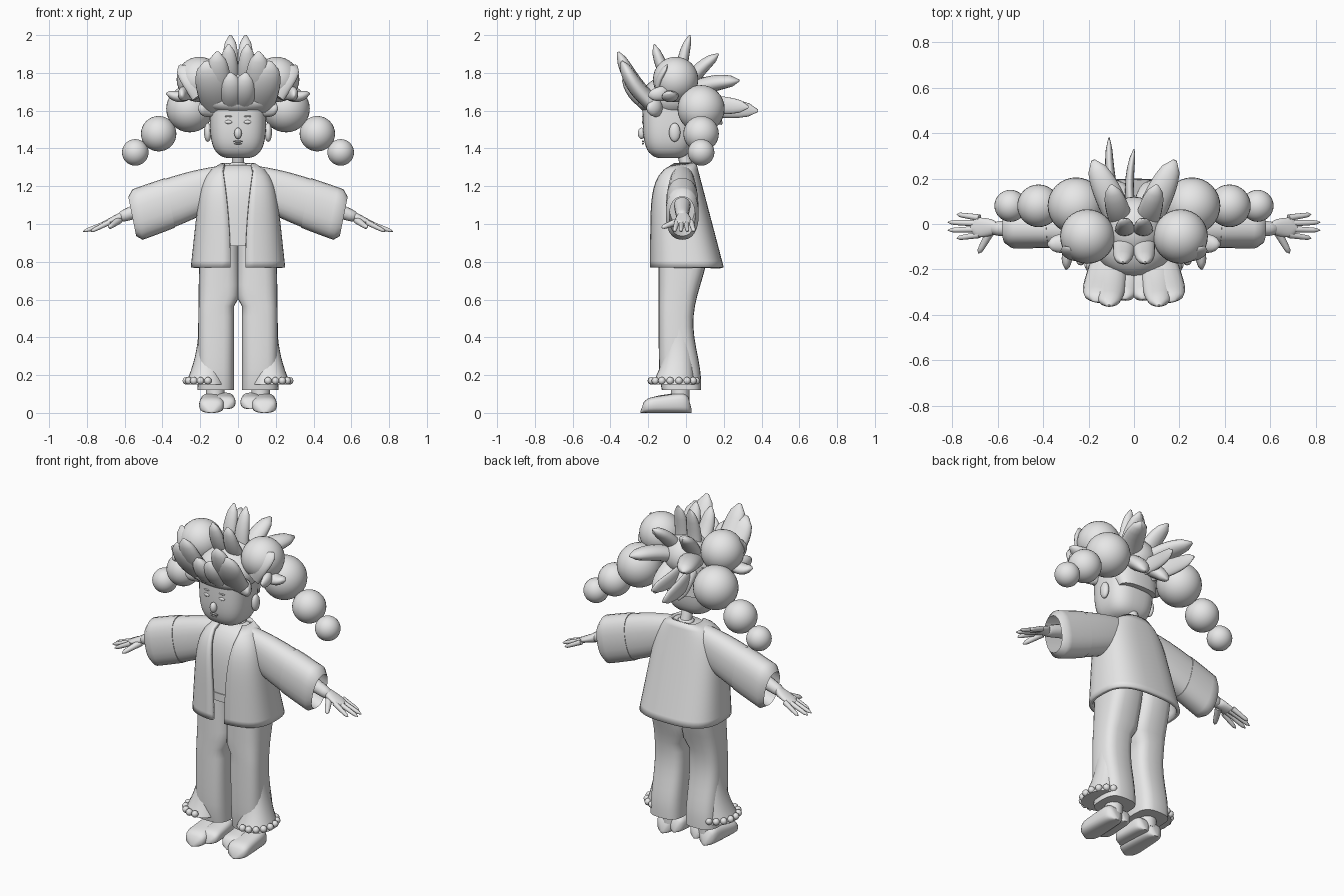
import bpy, bmesh, math
from mathutils import Vector, Matrix

default_cube = bpy.data.objects.get("Cube")
if default_cube:
    bpy.data.objects.remove(default_cube, do_unlink=True)

grey = bpy.data.materials.new("plain_grey")
grey.use_nodes = True
grey.diffuse_color = (0.8, 0.8, 0.8, 1)
grey.node_tree.nodes["Principled BSDF"].inputs["Base Color"].default_value = grey.diffuse_color


def finish(name, bm, mirror, angle):
    """Turn a bmesh into a smooth shaded object, mirrored left to right on request."""
    bmesh.ops.recalc_face_normals(bm, faces=bm.faces)
    mesh = bpy.data.meshes.new(name)
    bm.to_mesh(mesh)
    bm.free()
    mesh.materials.append(grey)
    part = bpy.data.objects.new(name, mesh)
    bpy.context.collection.objects.link(part)
    bpy.ops.object.select_all(action="DESELECT")
    part.select_set(True)
    bpy.context.view_layer.objects.active = part
    bpy.ops.object.shade_smooth_by_angle(angle=math.radians(angle))
    if mirror:
        part.modifiers.new("mirror", "MIRROR").use_mirror_merge = False
    return part


def signed_power(value, power):
    return math.copysign(abs(value) ** power, value)


def dome(t, power):
    """Falls from one to nearly zero as t reaches one, staying full for longer at high powers."""
    return math.sqrt(max(1 - abs(t) ** power, 0.02))


def bridge(bm, rings, closed):
    for lower, upper in zip(rings, rings[1:]):
        count = len(lower)
        for i in range(count if closed else count - 1):
            j = (i + 1) % count
            bm.faces.new((lower[i], lower[j], upper[j], upper[i]))


def loft(name, section, steps=8, power=1, sides=24, mirror=False, angle=50):
    """Skin the rings section(t) = centre, half axis, half axis, for t from zero to one."""
    bm = bmesh.new()
    rings = []
    for step in range(steps + 1):
        centre, across, along = map(Vector, section(step / steps))
        ring = []
        for side in range(sides):
            turn = math.tau * side / sides
            ring.append(bm.verts.new(centre + across * signed_power(math.sin(turn), power)
                                     + along * signed_power(math.cos(turn), power)))
        rings.append(ring)
    bridge(bm, rings, closed=True)
    bm.faces.new(rings[0])
    bm.faces.new(rings[-1])
    return finish(name, bm, mirror, angle)


def level(z, left, right, front, back):
    """Horizontal section between two x and two y limits."""
    return (((left + right) / 2, (front + back) / 2, z),
            ((right - left) / 2, 0, 0), (0, (back - front) / 2, 0))


def tube(name, start, end, thick, thin, mirror=False):
    start, end = Vector(start), Vector(end)
    across = (end - start).orthogonal().normalized()
    along = across.cross(end - start).normalized()

    def section(t):
        radius = (thick + (thin - thick) * t) * dome(t, 12)
        return start.lerp(end, t), across * radius, along * radius
    loft(name, section, sides=12, mirror=mirror)


def ball(name, centre, size, mirror=False, segments=32):
    bm = bmesh.new()
    bmesh.ops.create_uvsphere(bm, u_segments=segments, v_segments=segments // 2, radius=1,
                              matrix=Matrix.Translation(centre) @ Matrix.Diagonal((*size, 1)))
    finish(name, bm, mirror, angle=180)


# Shoes: a long outer sole and a shorter raised inner toe
def shoe(name, x, width, toe, heel, bottom, height):
    def section(t):
        round_end = dome(2 * t - 1, 6)
        half = height * round_end * (0.4 + 0.2 * t)
        return ((x, toe + (heel - toe) * t, bottom + half),
                (width * round_end * (1 - 0.2 * t), 0, 0), (0, 0, half))
    loft(name, section, steps=16, power=0.7, mirror=True, angle=60)


shoe("shoes", x=0.14, width=0.07, toe=-0.24, heel=0.03, bottom=0, height=0.095)
shoe("shoe_inner_toes", x=0.07, width=0.06, toe=-0.2, heel=0.02, bottom=0.02, height=0.08)
tube("ankles", (0.12, -0.03, 0.06), (0.12, -0.03, 0.3), 0.05, 0.05, mirror=True)


# Trousers swing in at the back of the knee, and join above the crotch
def trouser_leg(t):
    z = 0.12 + 0.78 * t
    back = 0.05 + 0.04 * t - 0.03 * math.cos(math.tau * (z - 0.5) / 0.75)
    inner = 0.02 if z < 0.6 else -0.01
    return level(z, inner, 0.215 - 0.01 * t, -0.125 - 0.02 * dome(1 - t, 8), back)


def trouser_flare(t):
    spread = t ** 2
    return level(0.45 - 0.3 * t, 0.12 - 0.05 * t, 0.21 + 0.07 * spread,
                 -0.1 - 0.08 * spread, 0.02 + 0.03 * t)


loft("trouser_legs", trouser_leg, steps=14, power=0.65, mirror=True)
loft("trouser_flares", trouser_flare, power=0.9, mirror=True)
for step in range(9):
    turn = math.pi * (step / 8 - 0.55)
    ball("hem_bead", (0.175 + 0.1 * math.cos(turn), -0.065 + 0.12 * math.sin(turn), 0.17),
         (0.02, 0.02, 0.02), mirror=True, segments=12)


# Shared torso shape, from hem to neck: height, half width, front, back
def torso(t, inset=0):
    shoulder = dome(t, 8)
    return (0.77 + 0.57 * t, (0.25 - 0.06 * t) * shoulder - inset,
            -0.19 * dome(t, 6) + inset, 0.2 - 0.15 * t - inset)


def shirt(t):
    z, half, front, back = torso(0.2 + 0.75 * t, inset=0.03)
    return level(z, -half, half, front, back)


def waistband(t):
    z, half, front, back = torso(0.2 + 0.08 * t, inset=0.024)
    return level(z, -half, half, front, back)


def open_jacket(steps=16, sides=40, power=0.72):
    bm = bmesh.new()
    rings = []
    for step in range(steps + 1):
        t = 0.97 * step / steps
        z, half, front, back = torso(t)
        gap = min(0.04 + 0.05 * t ** 2, 0.8 * half)
        first = math.asin((gap / half) ** (1 / power))
        ring = []
        for side in range(sides + 1):
            turn = first + (math.tau - 2 * first) * side / sides
            depth = signed_power(math.cos(turn), power)
            ring.append(bm.verts.new((half * signed_power(math.sin(turn), power),
                                      (front + back) / 2 - depth * (back - front) / 2, z)))
        rings.append(ring)
    bridge(bm, rings, closed=False)
    jacket = finish("jacket_body", bm, mirror=False, angle=50)
    jacket.modifiers.new("cloth", "SOLIDIFY").thickness = 0.02


loft("shirt", shirt, steps=12, power=0.75)
loft("waistband", waistband, steps=2, power=0.75)
open_jacket()

# Sleeves: upper part, then a lower part that turns back inside at the cuff
SHOULDER, CUFF = Vector((0.06, -0.02, 1.22)), Vector((0.56, -0.02, 1.04))


def sleeve(t, size=1):
    half = (0.13 - 0.04 * (1 - t) ** 3) * size
    return SHOULDER.lerp(CUFF, t), (0.2 * half, 0, half), (0, 0.65 * half, 0)


def lower_sleeve(t):
    if t < 0.7:
        return sleeve(0.6 + 0.4 * t / 0.7, size=1.03)
    return sleeve(1.7 - t, size=0.8)


loft("upper_sleeves", lambda t: sleeve(0.61 * t), power=0.85, mirror=True)
loft("lower_sleeves", lower_sleeve, steps=10, power=0.85, mirror=True)

# Arms and hands
tube("forearms", (0.45, -0.02, 1.1), (0.64, -0.02, 1.03), 0.045, 0.03, mirror=True)
loft("palms", lambda t: ((0.6 + 0.12 * t, -0.015, 1.045 - 0.045 * t),
                         (0, 0.045 * dome(1 - t, 2) ** 0.5 * dome(t, 8), 0), (0, 0, 0.03 - 0.02 * t)),
     mirror=True)
for place, finger in enumerate(("index", "middle", "ring", "little")):
    spread = place - 1.5
    tube(finger + "_fingers", (0.68, 0.025 * spread - 0.01, 1.01),
         (0.825 - 0.02 * spread ** 2, 0.035 * spread - 0.01, 0.96), 0.015, 0.01, mirror=True)
tube("thumbs", (0.63, -0.03, 1.02), (0.685, -0.13, 0.98), 0.02, 0.012, mirror=True)


# Neck and head with a rounded jaw
def head(t):
    size = (1 - (0.99 - 0.98 * t ** 2) ** 5) ** 0.3
    return (0, -0.09, 1.35 + 0.33 * t ** 2), (0.15 * size, 0, 0), (0, 0.14 * size, 0)


tube("neck", (0, 0.02, 1.25), (0, -0.04, 1.45), 0.035, 0.03)
tube("collar", (0, 0, 1.28), (0, 0, 1.33), 0.05, 0.045)
loft("head", head, steps=14, power=0.7, sides=40)
ball("ears", (0.16, -0.06, 1.485), (0.02, 0.03, 0.05), mirror=True)
ball("nose", (0, -0.235, 1.48), (0.02, 0.02, 0.03))
ball("eyes", (0.05, -0.226, 1.54), (0.02, 0.007, 0.01), mirror=True, segments=16)
ball("eyebrows", (0.05, -0.226, 1.57), (0.02, 0.007, 0.005), mirror=True, segments=16)
ball("upper_lip", (0, -0.228, 1.437), (0.026, 0.006, 0.005), segments=16)
ball("lower_lip", (0, -0.228, 1.425), (0.02, 0.006, 0.004), segments=16)

# Hair cap and crown, buns, and pigtails of shrinking bubbles
ball("hair_cap", (0, -0.07, 1.67), (0.18, 0.165, 0.12))
ball("hair_crown", (0, -0.02, 1.71), (0.13, 0.14, 0.12))
ball("fringe_root", (0, -0.19, 1.65), (0.19, 0.07, 0.06))
loft("hair_nape", lambda t: level(1.5 + 0.18 * t, -0.12 - 0.05 * t, 0.12 + 0.05 * t,
                                  -0.03 - 0.17 * t, 0.08), power=0.8)
ball("buns", (0.205, -0.055, 1.765), (0.12, 0.12, 0.12), mirror=True)
centre, radius = Vector((0.255, 0.08, 1.61)), 0.125
for name in ("upper", "middle", "lower"):
    ball(name + "_pigtail_bubbles", centre, (radius, radius, radius), mirror=True)
    centre += Vector((0.8, 0, -0.64)) * radius * 1.65
    radius *= 0.75


# Pointed locks, each growing from a hub towards its tip
def lock(name, hub, tip, width, side="X", mirror=True, thick=0.7):
    hub, tip = Vector(hub), Vector(tip)
    flat = (tip - hub).cross(Vector([axis == side for axis in "XYZ"])).normalized()
    across = flat.cross(tip - hub).normalized()

    def section(t):
        taper = width * dome(t, 4)
        return (hub.lerp(tip, t) - flat * 0.02 * math.sin(math.pi * t),
                across * taper, flat * taper * thick)
    loft(name, section, sides=16, mirror=mirror, angle=70)


FRINGE, CROWN, BUN = (0.1, -0.16, 1.62), (0.04, -0.02, 1.68), (0.24, -0.08, 1.7)
lock("fringe_outer_locks", FRINGE, (0.17, -0.34, 1.86), 0.09, thick=0.5)
lock("fringe_inner_locks", FRINGE, (0.11, -0.36, 1.91), 0.07, thick=0.6)
lock("fringe_middle_locks", (0.03, -0.18, 1.62), (0.04, -0.33, 1.8), 0.06)
lock("fringe_side_locks", FRINGE, (0.21, -0.2, 1.61), 0.05, side="Z")
lock("top_front_locks", CROWN, (0.05, -0.17, 1.95), 0.05)
lock("top_locks", CROWN, (0.04, 0.02, 2), 0.045)
lock("top_rear_locks", CROWN, (0.1, 0.17, 1.9), 0.055)
lock("rear_side_locks", CROWN, (0.18, 0.28, 1.76), 0.065)
lock("rear_low_lock", (-0.05, 0, 1.63), (-0.11, 0.38, 1.6), 0.055, side="Z", mirror=False, thick=0.4)
lock("rear_middle_lock", (0, 0, 1.64), (0, 0.33, 1.62), 0.05, side="Z", mirror=False, thick=0.4)
lock("nape_locks", CROWN, (0.08, 0.19, 1.53), 0.06)
lock("crown_side_locks", CROWN, (0.2, -0.06, 1.88), 0.05, side="Y")
lock("bun_front_spikes", BUN, (0.3, -0.2, 1.68), 0.04, side="Z")
lock("bun_side_spikes", BUN, (0.38, -0.09, 1.69), 0.045, side="Y")
lock("bun_leaves", (0.2, -0.14, 1.68), (0.31, -0.1, 1.84), 0.05, thick=0.4)
